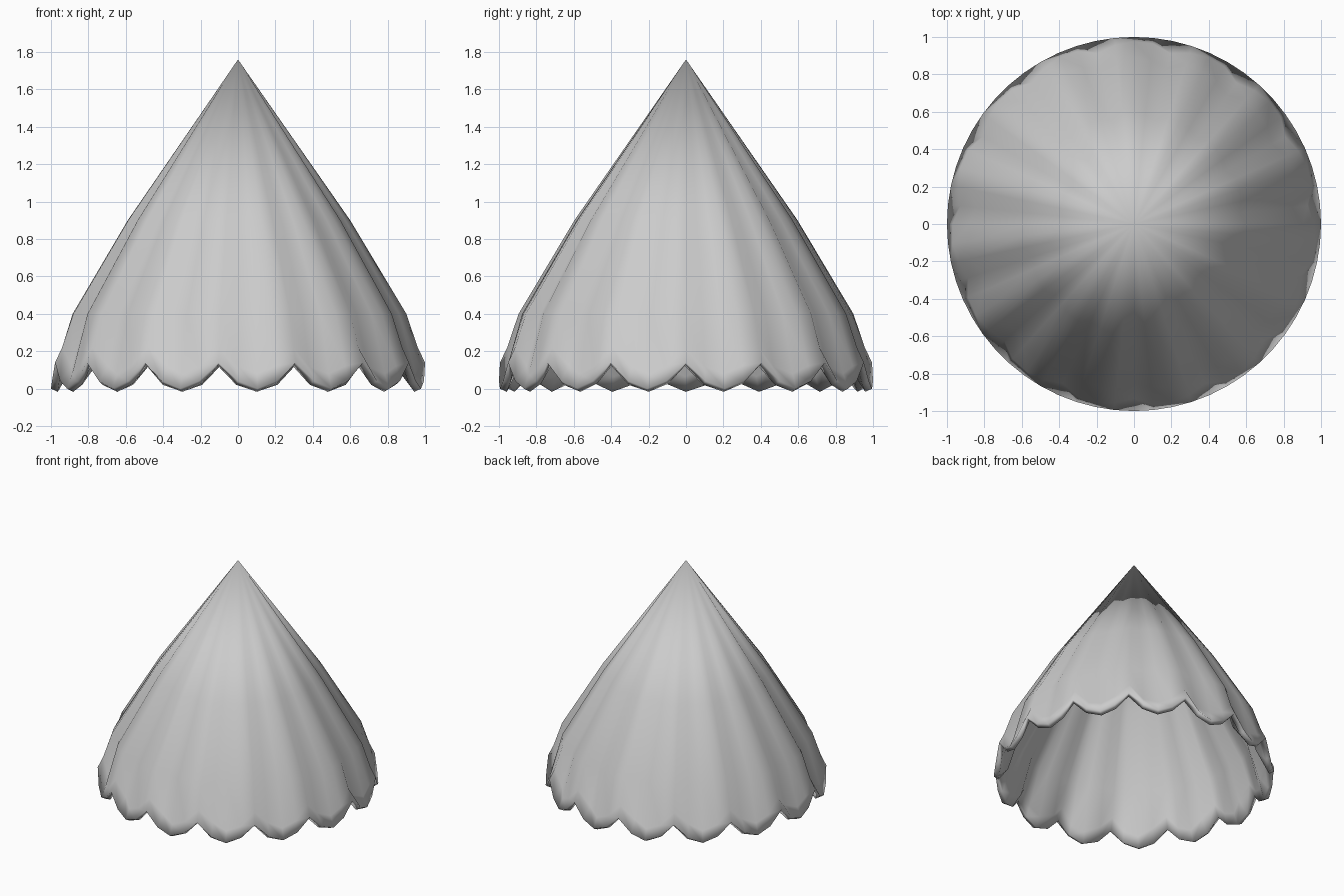
import bpy, bmesh, math

if "Cube" in bpy.data.objects:
    bpy.data.objects.remove(bpy.data.objects["Cube"])

SCALLOPS, STEPS = 15, 4          # scallops round the hem, segments in each
N = SCALLOPS * STEPS
APEX = 1.76
PROFILE = [(1.76, 0.0), (0.90, 0.60), (0.40, 0.90), (0.15, 0.985), (0.0, 1.0)]
FOLD = [0.0, 0.055, 0.022, 0.012]   # relative fold depth across one scallop


def radius(z):
    """Canopy radius along the ridges."""
    for (z0, r0), (z1, r1) in zip(PROFILE, PROFILE[1:]):
        if z >= z1:
            return r0 + (r1 - r0) * (z0 - z) / (z0 - z1)
    return PROFILE[-1][1]


def point(i, z, r):
    a = 2 * math.pi * i / N
    return (r * math.cos(a), r * math.sin(a), z)


def hem(i):
    """Scalloped lower edge: rounded tips, pointed notches."""
    return 0.14 * (1 - abs(math.sin(math.pi * i / STEPS)))


# pleated canopy
bm = bmesh.new()
rings = []
for z in (0.9, 0.4):
    rings.append([bm.verts.new(point(i, z, radius(z) * (1 - FOLD[i % STEPS]))) for i in range(N)])

# last pleated ring, then the hem that flares out to a circle
ring = []
for i in range(N):
    z = hem(i) + 0.08
    ring.append(bm.verts.new(point(i, z, radius(z) * (1 - FOLD[i % STEPS]))))
rings.append(ring)
rings.append([bm.verts.new(point(i, hem(i), 1.0)) for i in range(N)])

apex = bm.verts.new((0, 0, APEX))
for i in range(N):
    j = (i + 1) % N
    bm.faces.new((apex, rings[0][i], rings[0][j]))
    for up, low in zip(rings, rings[1:]):
        bm.faces.new((up[i], low[i], low[j], up[j]))
bmesh.ops.recalc_face_normals(bm, faces=bm.faces)

mesh = bpy.data.meshes.new("canopy")
bm.to_mesh(mesh)
bm.free()
canopy = bpy.data.objects.new("canopy", mesh)
bpy.context.collection.objects.link(canopy)

# cloth thickness
solid = canopy.modifiers.new("thickness", 'SOLIDIFY')
solid.thickness = 0.04
solid.offset = -1

bpy.context.view_layer.objects.active = canopy
canopy.select_set(True)
bpy.ops.object.shade_smooth_by_angle(angle=math.radians(60))
